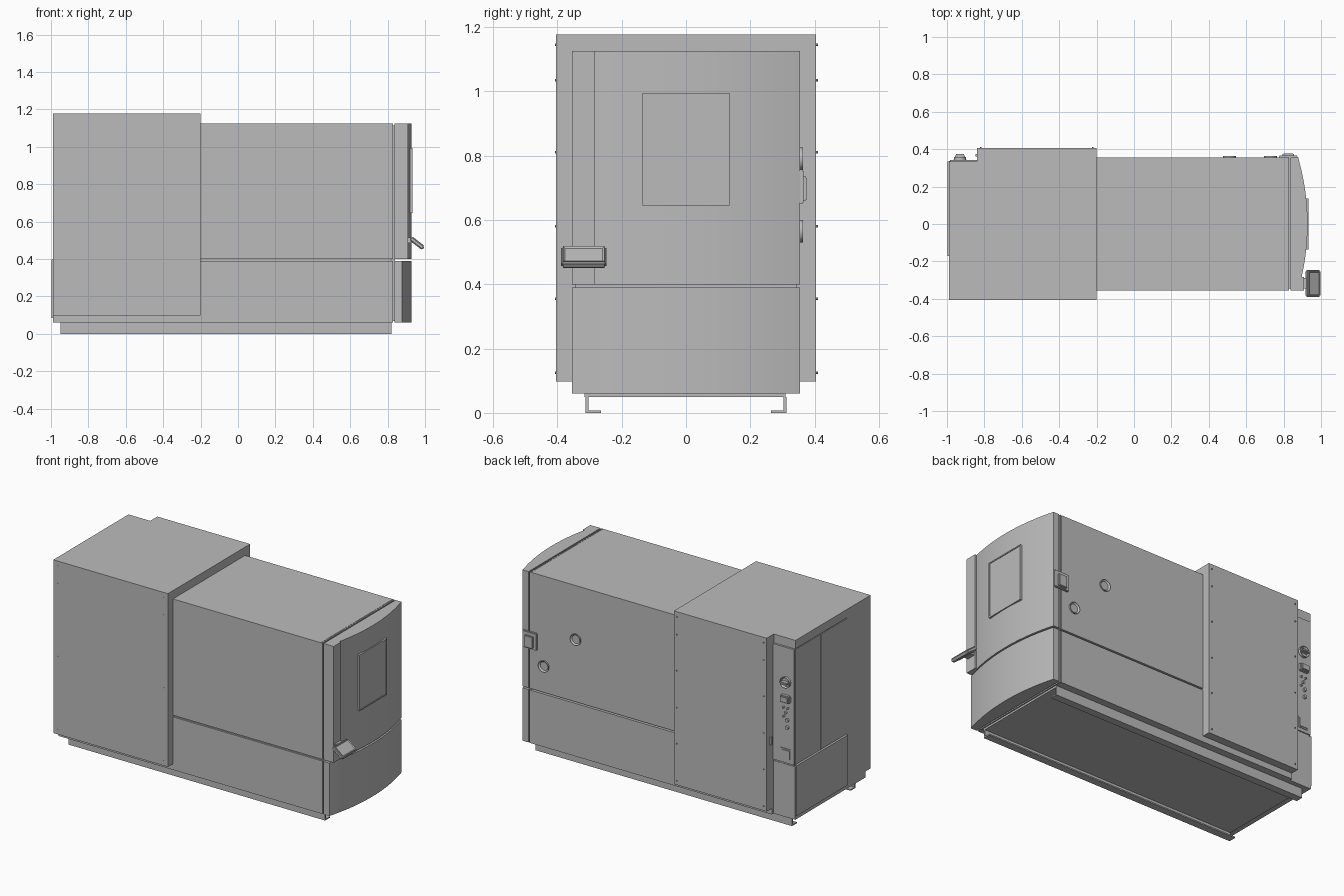
import bpy, bmesh, math
from mathutils import Matrix, Vector

if "Cube" in bpy.data.objects:
    bpy.data.objects.remove(bpy.data.objects["Cube"], do_unlink=True)

grey = bpy.data.materials.new("plain grey")
grey.use_nodes = True
grey.diffuse_color = (0.5, 0.5, 0.5, 1)
grey.node_tree.nodes["Principled BSDF"].inputs["Base Color"].default_value = (0.5, 0.5, 0.5, 1)


def finish(name, bm, smooth=False):
    bmesh.ops.recalc_face_normals(bm, faces=bm.faces)
    mesh = bpy.data.meshes.new(name)
    bm.to_mesh(mesh)
    bm.free()
    mesh.materials.append(grey)
    obj = bpy.data.objects.new(name, mesh)
    bpy.context.collection.objects.link(obj)
    if smooth:
        bpy.ops.object.select_all(action="DESELECT")
        obj.select_set(True)
        bpy.context.view_layer.objects.active = obj
        bpy.ops.object.shade_smooth_by_angle(angle=math.radians(20))
    return obj


def box(name, x, y, z, bevel=0.0):
    """Box between the given (low, high) limits."""
    bm = bmesh.new()
    size = [b - a for a, b in (x, y, z)]
    mid = [(a + b) / 2 for a, b in (x, y, z)]
    bmesh.ops.create_cube(bm, size=1, matrix=Matrix.Translation(mid) @ Matrix.Diagonal((*size, 1)))
    if bevel:
        bmesh.ops.bevel(bm, geom=bm.edges[:], offset=bevel, segments=2, affect="EDGES")
    return finish(name, bm)


def prism(name, outline, z):
    """Upright extrusion of an (x, y) outline."""
    bm = bmesh.new()
    face = bm.faces.new([bm.verts.new((px, py, z[0])) for px, py in outline])
    out = bmesh.ops.extrude_face_region(bm, geom=[face])
    top = [v for v in out["geom"] if isinstance(v, bmesh.types.BMVert)]
    bmesh.ops.translate(bm, verts=top, vec=(0, 0, z[1] - z[0]))
    return finish(name, bm, True)


def disc(bm, x, y, z, radius, depth, sides=24):
    """Cylinder on a rear or front face, lying along y."""
    bmesh.ops.create_cone(bm, cap_ends=True, segments=sides, radius1=radius, radius2=radius, depth=depth,
                          matrix=Matrix.Translation((x, y, z)) @ Matrix.Rotation(math.pi / 2, 4, "X"))


def ring(name, x, y, z, outer, inner, depth):
    """Raised ring on the rear face."""
    bm = bmesh.new()
    disc(bm, x, y, z, outer, depth, 32)
    cap = max((f for f in bm.faces if len(f.verts) > 4), key=lambda f: f.calc_center_median().y)
    bmesh.ops.inset_region(bm, faces=[cap], thickness=outer - inner)
    bmesh.ops.translate(bm, verts=cap.verts[:], vec=(0, -depth * 0.6, 0))
    finish(name, bm, True)


# base: two folded rails under a floor plate
box("floor_plate", (-0.95, 0.82), (-0.315, 0.31), (0.05, 0.06))
for side, label in ((-1, "front"), (1, "rear")):
    for part, a, b, z in (("web", 0.304, 0.312, (0, 0.05)), ("foot", 0.265, 0.305, (0, 0.008))):
        box(f"{label}_rail_{part}", (-0.95, 0.82), sorted((side * a, side * b)), z)

# test chamber and lower housing, with a groove between them
box("lower_housing", (-0.84, 0.82), (-0.355, 0.355), (0.06, 0.39))
box("lower_housing_end", (-0.99, -0.84), (-0.355, 0.338), (0.06, 0.39))
box("housing_groove", (-0.98, 0.815), (-0.345, 0.335), (0.385, 0.405))
box("chamber", (-0.3, 0.82), (-0.355, 0.355), (0.4, 1.125))

# machine compartment covers
box("compartment_front_cover", (-0.99, -0.2), (-0.405, -0.172), (0.097, 1.177))
box("compartment_top_cover", (-0.99, -0.2), (-0.172, 0.335), (1.125, 1.177))
box("compartment_core", (-0.985, -0.2), (-0.172, 0.33), (0.395, 1.125))
box("compartment_rear_cover", (-0.84, -0.2), (0.335, 0.405), (0.097, 1.177))
box("end_panel_rear", (-0.99, -0.98), (0.087, 0.335), (0.402, 1.12))
box("end_panel_front", (-0.99, -0.98), (-0.172, 0.083), (0.402, 1.12))
box("end_panel_lower", (-0.998, -0.985), (-0.172, 0.335), (0.085, 0.398))

# gasket and curved door
box("door_gasket", (0.82, 0.84), (-0.345, 0.345), (0.07, 1.115))
box("door_frame_upper", (0.822, 0.83), (-0.355, 0.355), (0.4, 1.125))
box("door_frame_lower", (0.822, 0.83), (-0.355, 0.355), (0.06, 0.39))


def bulge(y):
    return 0.928 - 0.05 * (y / 0.355) ** 2


steps = [0.355 - 0.71 * i / 24 for i in range(25)]
curve = [(bulge(y), y) for y in steps]
prism("door_lower", [(0.838, -0.355), (0.838, 0.355)] + curve, (0.06, 0.39))
upper = [p for p in curve if p[1] > -0.28] + [(bulge(-0.283), -0.283), (0.908, -0.283), (0.908, -0.355)]
prism("door_upper", [(0.838, -0.355), (0.838, 0.355)] + upper, (0.4, 1.125))

# window with a thin raised frame
box("window_pane", (0.9, 0.93), (-0.13, 0.13), (0.65, 0.99))
for s in (-1, 1):
    box("window_frame_side", (0.9, 0.934), sorted((s * 0.129, s * 0.135)), (0.645, 0.995))
    z = 0.82 + s * 0.1715
    box("window_frame_bar", (0.9, 0.934), (-0.13, 0.13), (z - 0.0035, z + 0.0035))

# tilted door handle with a recessed grip
bm = bmesh.new()
bmesh.ops.create_cube(bm, size=1, matrix=Matrix.Diagonal((0.09, 0.142, 0.026, 1)))
bmesh.ops.bevel(bm, geom=bm.edges[:], offset=0.007, segments=3, affect="EDGES")
bm.normal_update()
top = max(bm.faces, key=lambda f: f.calc_area() + f.normal.z)
bmesh.ops.inset_region(bm, faces=[top], thickness=0.008)
bmesh.ops.translate(bm, verts=top.verts[:], vec=(0, 0, -0.004))
bmesh.ops.transform(bm, verts=bm.verts[:], matrix=Matrix.Translation((0.957, -0.318, 0.485))
                    @ Matrix.Rotation(math.radians(38), 4, "Y"))
finish("door_handle", bm, True)
box("handle_mount", (0.9, 0.935), (-0.345, -0.29), (0.485, 0.515))

# rear door latch
box("latch_plate", (0.775, 0.875), (0.35, 0.366), (0.65, 0.757), 0.004)
box("latch_block", (0.795, 0.855), (0.36, 0.377), (0.66, 0.735), 0.004)

# cable ports
ring("upper_port", 0.51, 0.357, 0.79, 0.035, 0.026, 0.014)
ring("lower_port", 0.73, 0.357, 0.565, 0.035, 0.026, 0.014)

# control strip: panel, main switch, sockets and buttons
box("control_panel", (-0.985, -0.84), (0.32, 0.342), (0.4, 1.12))
ring("main_switch_ring", -0.93, 0.349, 0.905, 0.033, 0.026, 0.018)
box("main_switch_grip", (-0.955, -0.905), (0.34, 0.373), (0.898, 0.912), 0.003)
box("socket_box", (-0.962, -0.9), (0.335, 0.362), (0.78, 0.825), 0.004)
box("socket_flap", (-0.955, -0.907), (0.36, 0.368), (0.787, 0.818))
bm = bmesh.new()
for x, z, r in ((-0.915, 0.745, 0.006), (-0.945, 0.745, 0.006), (-0.93, 0.715, 0.008),
                (-0.94, 0.67, 0.011), (-0.915, 0.69, 0.006), (-0.94, 0.625, 0.011)):
    disc(bm, x, 0.346, z, r, 0.016, 16)
finish("control_buttons", bm, True)
box("service_cover", (-0.965, -0.895), (0.335, 0.346), (0.42, 0.49))
box("service_cover_lid", (-0.958, -0.902), (0.34, 0.35), (0.428, 0.482))
box("cover_catch", (-0.848, -0.838), (0.36, 0.375), (0.5, 0.55))

# cover screws, front and rear
bm = bmesh.new()
for z in (0.125, 0.355, 0.58, 0.81, 1.035, 1.145):
    for x in (-0.96, -0.23):
        disc(bm, x, -0.405, z, 0.004, 0.004, 8)
    for x in (-0.82, -0.22):
        disc(bm, x, 0.407, z, 0.004, 0.008, 8)
finish("cover_screws", bm)
